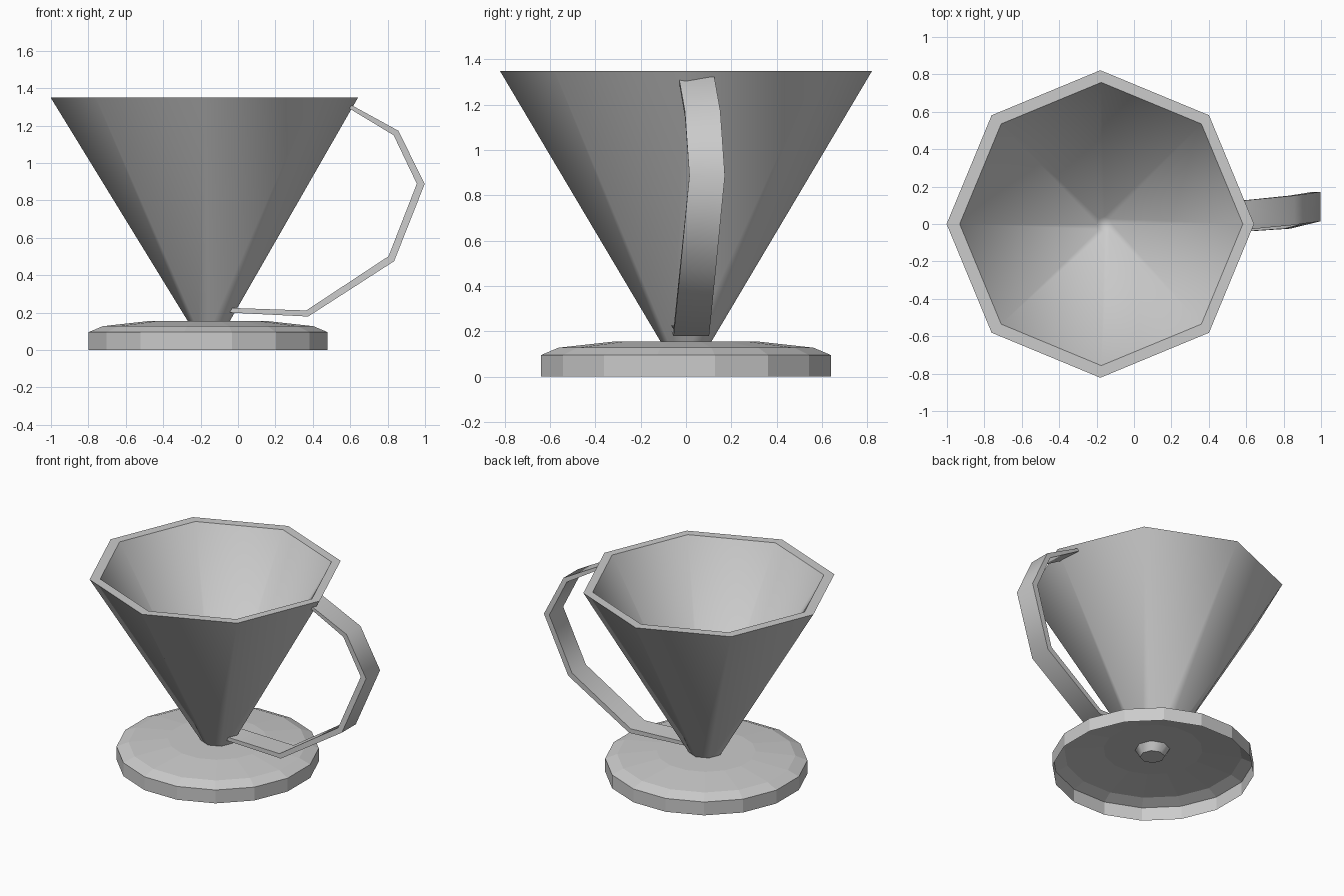
import bpy, bmesh, math
from mathutils import Vector

old = bpy.data.objects.get("Cube")
if old:
    bpy.data.objects.remove(old, do_unlink=True)

GREY = (0.6, 0.6, 0.6, 1)
mat = bpy.data.materials.new("plain grey")
mat.use_nodes = True
mat.diffuse_color = GREY
mat.node_tree.nodes["Principled BSDF"].inputs["Base Color"].default_value = GREY


def finish(name, bm):
    """Turn a bmesh into a named object with the grey material."""
    mesh = bpy.data.meshes.new(name)
    bm.to_mesh(mesh)
    bm.free()
    mesh.materials.append(mat)
    obj = bpy.data.objects.new(name, mesh)
    bpy.context.collection.objects.link(obj)
    return obj


def bridge(bm, a, b):
    """Join two closed rings of vertices with quads."""
    for i in range(len(a)):
        j = (i + 1) % len(a)
        bm.faces.new((a[i], a[j], b[j], b[i]))


def lathe(bm, profile, sides, turn=0.0, first_cap=False):
    """Stack polygon rings given as (centre x, radius, z) and cap the ends."""
    rings = []
    for cx, r, z in profile:
        angles = [turn + math.tau * i / sides for i in range(sides)]
        rings.append([bm.verts.new((cx + r * math.cos(a), r * math.sin(a), z))
                      for a in angles])
    for a, b in zip(rings, rings[1:]):
        bridge(bm, a, b)
    bm.faces.new(rings[-1])
    if first_cap:
        bm.faces.new(rings[0][::-1])


# Base plate: open underneath, sixteen flat sides and a stepped top
bm = bmesh.new()
X = -0.16
lathe(bm, [(X, 0.652, 0), (X, 0.652, 0.095), (X, 0.575, 0.127), (X, 0.32, 0.155)],
      16, math.pi / 16)
finish("base_plate", bm)

# Cone: eight-sided funnel with a flat rim and a closed inside
bm = bmesh.new()
lathe(bm, [(-0.155, 0.08, 0.1), (-0.18, 0.822, 1.35),
           (-0.175, 0.757, 1.35), (-0.158, 0.04, 0.16)], 8, first_cap=True)
for f in bm.faces:
    f.smooth = True
for e in bm.edges:
    at_rim = all(v.co.z > 1.3 for v in e.verts)
    at_foot = all(v.co.z < 0.12 for v in e.verts)
    if at_rim or at_foot:
        e.smooth = False
finish("cone", bm)

# Handle: flat strap, each station is (x, z, near edge y, thickness)
stations = [(-0.06, 0.213, -0.065, 0.025), (0.37, 0.195, -0.055, 0.034),
            (0.82, 0.488, -0.025, 0.04), (0.977, 0.888, 0.015, 0.042),
            (0.845, 1.16, -0.005, 0.035), (0.575, 1.315, -0.032, 0.02)]
WIDTH = 0.157
bm = bmesh.new()
rings = []
points = [Vector((s[0], 0, s[1])) for s in stations]
for i, (x, z, y, thick) in enumerate(stations):
    along = (points[min(i + 1, len(points) - 1)] - points[max(i - 1, 0)]).normalized()
    out = Vector((along.z, 0, -along.x)) * thick / 2
    near = Vector((x, y, z))
    far = Vector((x, y + WIDTH, z))
    rings.append([bm.verts.new(p) for p in (near - out, near + out, far + out, far - out)])
for a, b in zip(rings, rings[1:]):
    bridge(bm, a, b)
bm.faces.new(rings[0][::-1])
bm.faces.new(rings[-1])
bmesh.ops.recalc_face_normals(bm, faces=bm.faces)
handle = finish("handle", bm)
bpy.ops.object.select_all(action='DESELECT')
handle.select_set(True)
bpy.context.view_layer.objects.active = handle
bpy.ops.object.shade_smooth_by_angle(angle=math.radians(60))
